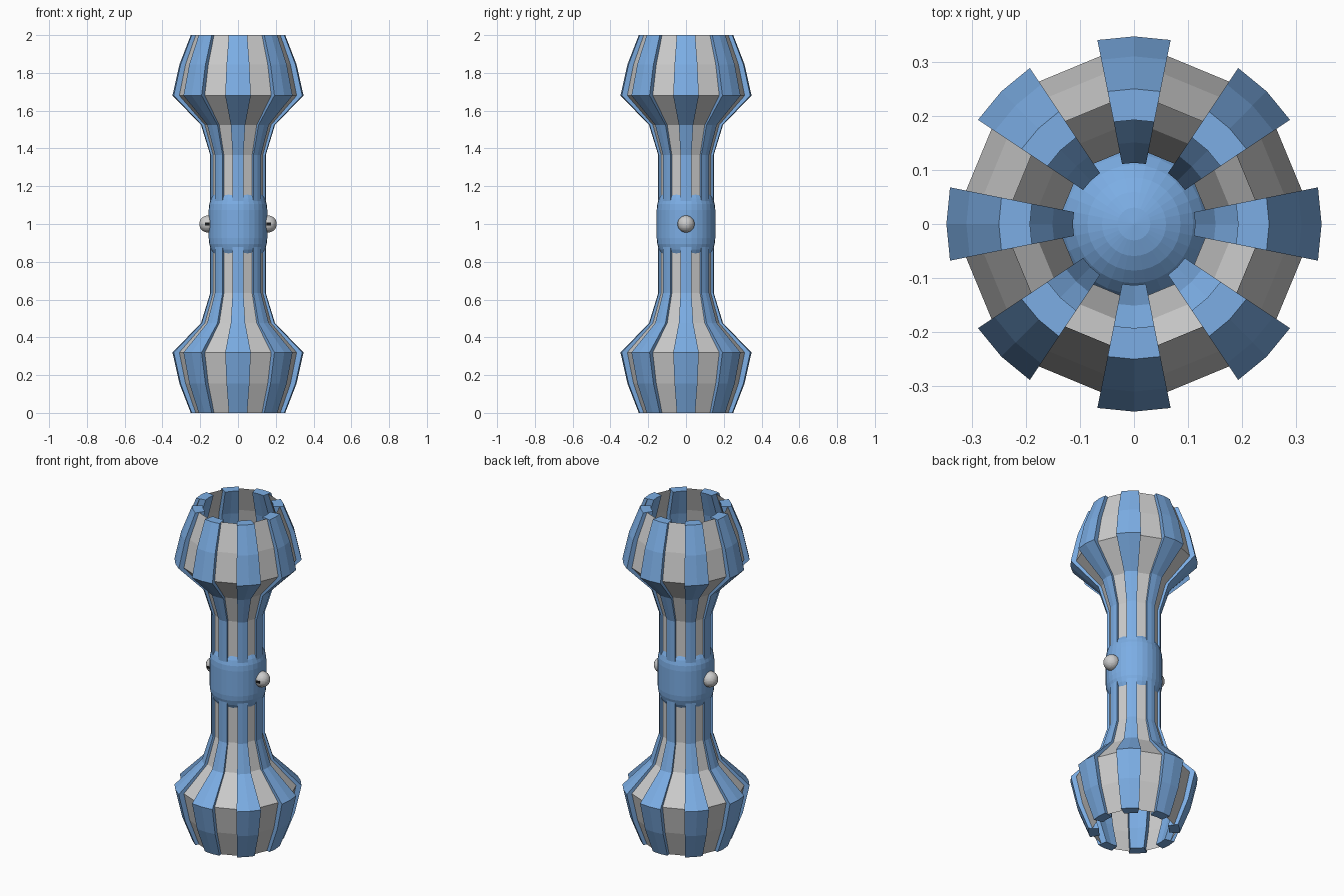
import bpy, bmesh, math
from mathutils import Matrix, Vector

if "Cube" in bpy.data.objects:
    bpy.data.objects.remove(bpy.data.objects["Cube"])

# Radius / height profile of the lower half, mirrored about z = 1
half = [(0.25, 0.0), (0.31, 0.155), (0.347, 0.32), (0.196, 0.475), (0.147, 0.635)]
profile = half + [(r, 2 - z) for r, z in reversed(half)]
STEP = math.radians(11.25)
INNER, PANEL = 0.77, 0.913


def material(name, rgb):
    m = bpy.data.materials.new(name)
    m.diffuse_color = (*rgb, 1)
    m.use_nodes = True
    m.node_tree.nodes["Principled BSDF"].inputs["Base Color"].default_value = m.diffuse_color
    return m


blue = material("blue", (0.2, 0.42, 0.78))
black = material("black", (0.01, 0.01, 0.01))


def finish(bm, name, mat=None):
    me = bpy.data.meshes.new(name)
    bm.to_mesh(me)
    bm.free()
    ob = bpy.data.objects.new(name, me)
    bpy.context.collection.objects.link(ob)
    if mat:
        me.materials.append(mat)
    return ob


def grid(bm, scale, angles):
    return [[bm.verts.new((r * scale * math.cos(a), r * scale * math.sin(a), z))
             for a in angles] for r, z in profile]


def skin(bm, rows):
    for lo, hi in zip(rows, rows[1:]):
        for i in range(len(lo) - 1):
            bm.faces.new((lo[i], lo[i + 1], hi[i + 1], hi[i]))


# Eight thick ribs
for k in range(8):
    c = k * math.pi / 4
    bm = bmesh.new()
    outer = grid(bm, 1, (c - STEP, c, c + STEP))
    inner = grid(bm, INNER, (c - STEP, c, c + STEP))
    skin(bm, [o + n[::-1] + o[:1] for o, n in zip(outer, inner)])
    for o, n in ((outer[0], inner[0]), (outer[-1], inner[-1])):
        skin(bm, [o, n])
    bmesh.ops.recalc_face_normals(bm, faces=bm.faces)
    finish(bm, f"rib_{k + 1}", blue)

# Thin panels between the ribs
bm = bmesh.new()
for k in range(8):
    c = (k + 0.5) * math.pi / 4
    skin(bm, grid(bm, PANEL, (c - STEP, c + STEP)))
finish(bm, "panels")

# Rounded core in the middle
bm = bmesh.new()
bmesh.ops.create_uvsphere(bm, u_segments=32, v_segments=16, radius=0.155)
equator = [e for e in bm.edges if all(abs(v.co.z) < 1e-4 for v in e.verts)]
bmesh.ops.split_edges(bm, edges=equator)
lower = {v for f in bm.faces if f.calc_center_median().z < 0 for v in f.verts}
for v in bm.verts:
    v.co.z += -0.075 if v in lower else 0.075
rim = [e for e in bm.edges if e.is_boundary]
bmesh.ops.bridge_loops(bm, edges=rim)
bmesh.ops.recalc_face_normals(bm, faces=bm.faces)
bmesh.ops.translate(bm, verts=bm.verts, vec=(0, 0, 1))
finish(bm, "core", blue)

# Side knobs with a small dark stud on the front
for name, s in (("left", -1), ("right", 1)):
    bm = bmesh.new()
    bmesh.ops.create_uvsphere(bm, u_segments=32, v_segments=16, radius=0.045,
                              matrix=Matrix.Translation((s * 0.16, 0, 1)))
    finish(bm, name + "_knob")
    bm = bmesh.new()
    bmesh.ops.create_cube(bm, size=1, matrix=Matrix.Translation((s * 0.163, -0.038, 1))
                          @ Matrix.Diagonal(Vector((0.024, 0.016, 0.014, 1))))
    finish(bm, name + "_stud", black)
